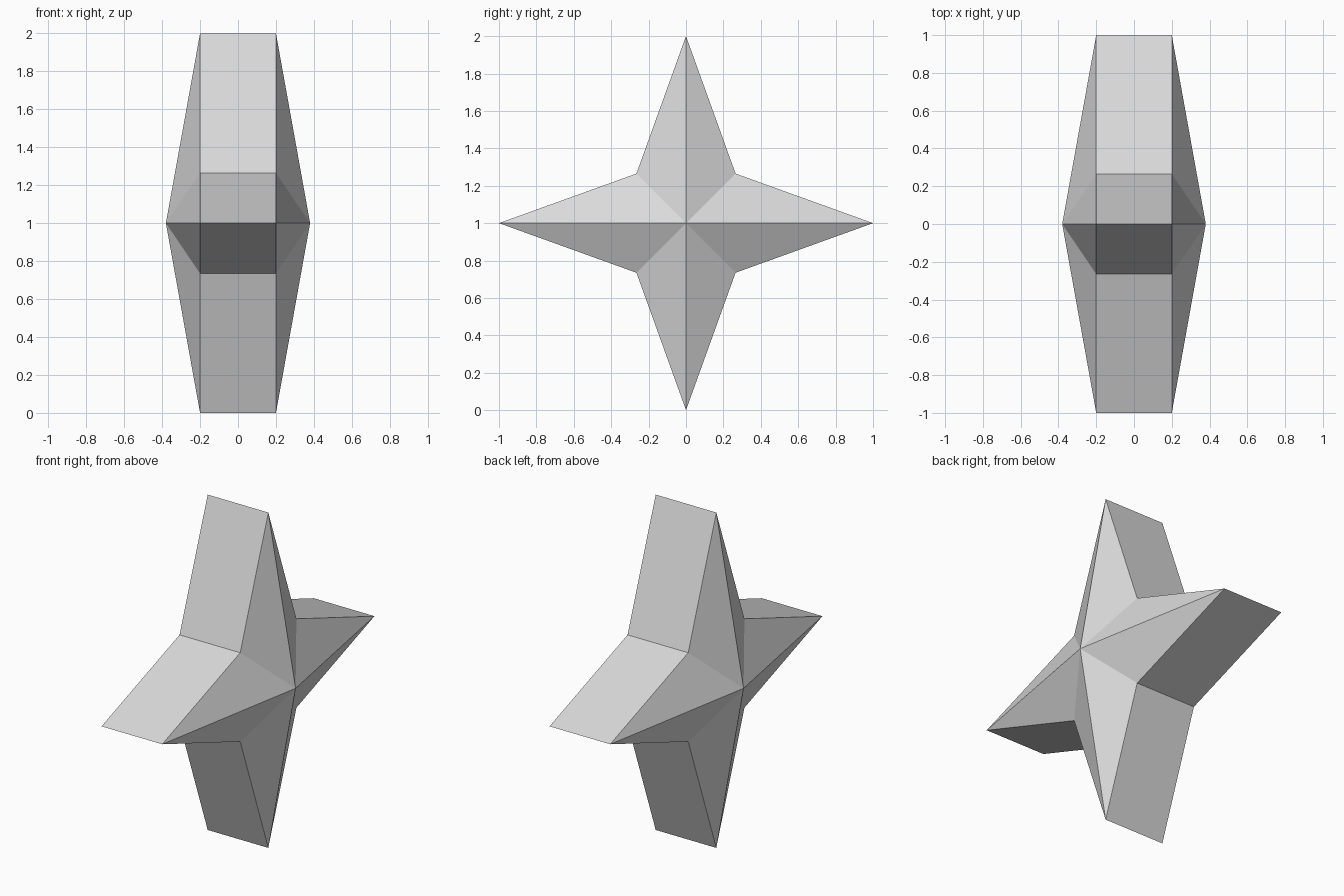
import bpy
import bmesh
from math import sin, cos, pi

default = bpy.data.objects.get("Cube")
if default:
    bpy.data.objects.remove(default, do_unlink=True)

POINTS = 4            # arms of the star
OUTER = 1.0           # tip radius
INNER = 0.265 * 2 ** 0.5   # notch radius
HALF_RIM = 0.2        # half width of the rim
HALF_APEX = 0.38      # half width at the centre peaks
CENTRE_Z = 1.0

# Light grey material
grey = bpy.data.materials.new("light_grey")
grey.use_nodes = True
colour = (0.7, 0.7, 0.7, 1.0)
grey.diffuse_color = colour
grey.node_tree.nodes["Principled BSDF"].inputs["Base Color"].default_value = colour

bm = bmesh.new()


def star_ring(x):
    """Star outline in the plane at x, alternating tips and notches."""
    ring = []
    for i in range(POINTS * 2):
        radius = INNER if i % 2 else OUTER
        angle = pi * i / POINTS
        ring.append(bm.verts.new((x, radius * cos(angle),
                                  CENTRE_Z + radius * sin(angle))))
    return ring


left, right = star_ring(HALF_RIM), star_ring(-HALF_RIM)
left_peak = bm.verts.new((HALF_APEX, 0, CENTRE_Z))
right_peak = bm.verts.new((-HALF_APEX, 0, CENTRE_Z))

# Rim quads and the faceted peaks on both sides
for i in range(POINTS * 2):
    j = (i + 1) % (POINTS * 2)
    bm.faces.new((left[i], right[i], right[j], left[j]))
    bm.faces.new((left[i], left[j], left_peak))
    bm.faces.new((right[j], right[i], right_peak))

bmesh.ops.recalc_face_normals(bm, faces=bm.faces)
mesh = bpy.data.meshes.new("four_pointed_star")
bm.to_mesh(mesh)
bm.free()
mesh.materials.append(grey)
star = bpy.data.objects.new("four_pointed_star", mesh)
bpy.context.collection.objects.link(star)
